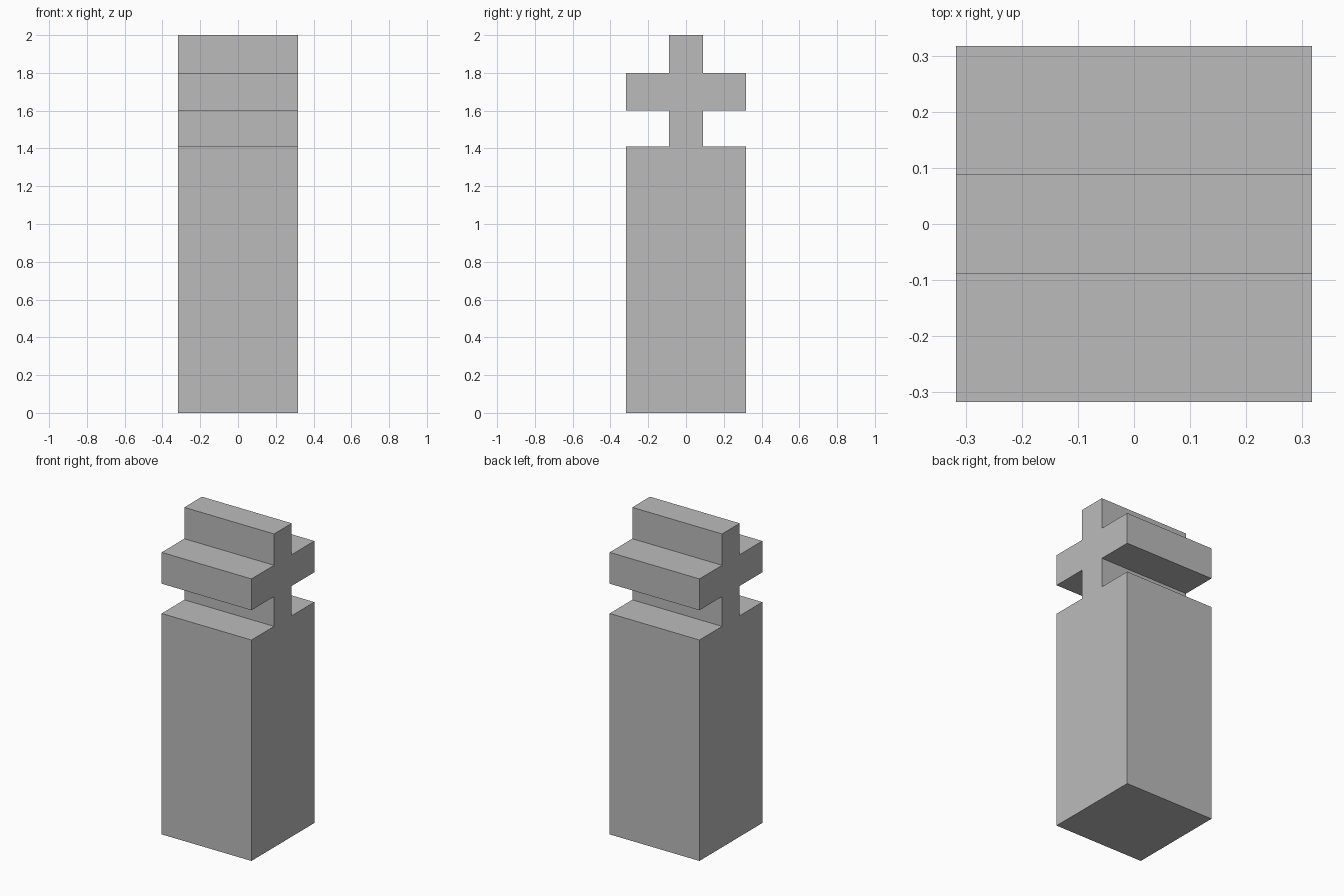
import bpy
import bmesh

if "Cube" in bpy.data.objects:
    bpy.data.objects.remove(bpy.data.objects["Cube"])

WIDTH = 0.634           # extent along x
OUTER, INNER = 0.317, 0.089

grey = bpy.data.materials.new("plain grey")
grey.diffuse_color = (0.5, 0.5, 0.5, 1.0)
grey.use_nodes = True
grey.node_tree.nodes["Principled BSDF"].inputs["Base Color"].default_value = grey.diffuse_color

# Right half of the side profile (y, z): body, neck, crossbar, top stub
half = [
    (OUTER, 0.0), (OUTER, 1.41),
    (INNER, 1.41), (INNER, 1.6),
    (OUTER, 1.6), (OUTER, 1.8),
    (INNER, 1.8), (INNER, 2.0),
]
profile = half + [(-y, z) for y, z in reversed(half)]

# Extrude the mirrored profile along x
bm = bmesh.new()
face = bm.faces.new([bm.verts.new((-WIDTH / 2, y, z)) for y, z in profile])
result = bmesh.ops.extrude_face_region(bm, geom=[face], use_keep_orig=True)
moved = [g for g in result["geom"] if isinstance(g, bmesh.types.BMVert)]
bmesh.ops.translate(bm, verts=moved, vec=(WIDTH, 0, 0))
bmesh.ops.recalc_face_normals(bm, faces=bm.faces)

mesh = bpy.data.meshes.new("notched_post")
bm.to_mesh(mesh)
bm.free()
mesh.materials.append(grey)
post = bpy.data.objects.new("notched_post", mesh)
bpy.context.collection.objects.link(post)
